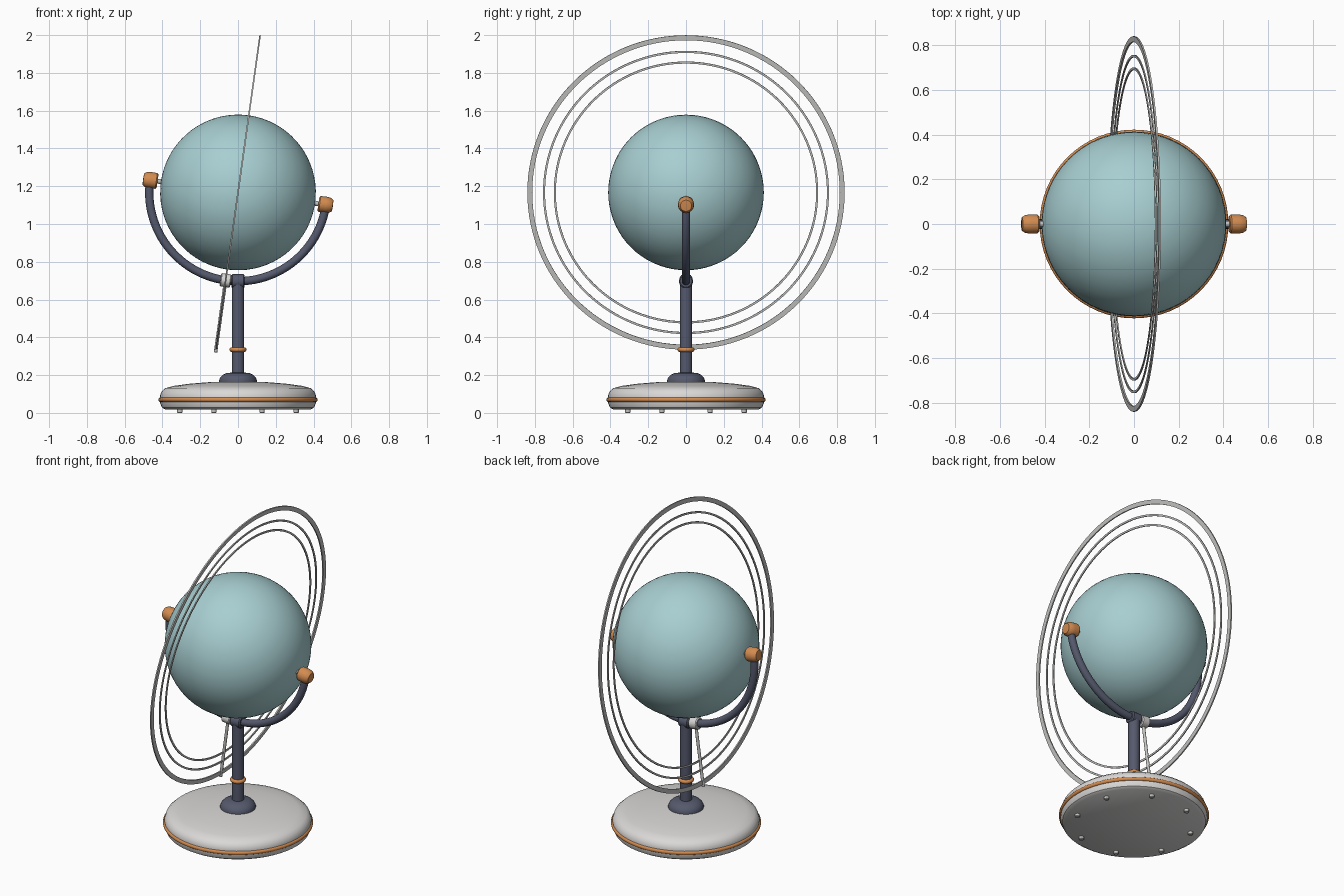
import bpy
import bmesh
from math import radians, sin, cos, tau
from mathutils import Vector, Euler

if "Cube" in bpy.data.objects:
    bpy.data.objects.remove(bpy.data.objects["Cube"], do_unlink=True)


def material(name, rgb):
    m = bpy.data.materials.new(name)
    m.use_nodes = True
    m.diffuse_color = (*rgb, 1)
    m.node_tree.nodes["Principled BSDF"].inputs["Base Color"].default_value = (*rgb, 1)
    return m


TEAL = material("pale teal", (0.39, 0.62, 0.64))
COPPER = material("copper orange", (0.65, 0.26, 0.08))
SLATE = material("slate blue", (0.09, 0.10, 0.15))
WHITE = material("warm white", (0.70, 0.69, 0.68))
STEEL = material("light steel", (0.55, 0.55, 0.54))

TILT = radians(8)
CENTRE = Vector((0, 0, 1.167))
ALONG_AXIS = (0, radians(90) + TILT, 0)
IN_PLANE = (0, TILT, 0)


def lathe(name, mat, profile, loc=(0, 0, 0), rot=(0, 0, 0), closed=False, angle=tau, steps=48):
    """Turn a profile of (radius, height) points around the local z axis."""
    bm = bmesh.new()
    verts = [bm.verts.new((r, 0, z)) for r, z in profile]
    pairs = list(zip(verts, verts[1:]))
    if closed:
        pairs.append((verts[-1], verts[0]))
    edges = [bm.edges.new(p) for p in pairs]
    bmesh.ops.spin(bm, geom=verts + edges, cent=(0, 0, 0), axis=(0, 0, 1),
                   angle=angle, steps=steps, use_merge=False)
    bmesh.ops.remove_doubles(bm, verts=bm.verts, dist=1e-5)
    rim = [e for e in bm.edges if e.is_boundary]
    if rim:
        bmesh.ops.holes_fill(bm, edges=rim, sides=0)
    bmesh.ops.recalc_face_normals(bm, faces=bm.faces)
    mesh = bpy.data.meshes.new(name)
    bm.to_mesh(mesh)
    bm.free()
    ob = bpy.data.objects.new(name, mesh)
    bpy.context.collection.objects.link(ob)
    mesh.materials.append(mat)
    ob.location = loc
    ob.rotation_euler = Euler(rot)
    bpy.ops.object.select_all(action="DESELECT")
    ob.select_set(True)
    bpy.context.view_layer.objects.active = ob
    bpy.ops.object.shade_smooth_by_angle(angle=radians(35))
    return ob


def rod(name, mat, radius, low, high, bevel=0.0, **kw):
    """Solid cylinder with chamfered ends."""
    pts = [(0, low), (radius - bevel, low), (radius, low + bevel),
           (radius, high - bevel), (radius - bevel, high), (0, high)]
    return lathe(name, mat, pts, **kw)


def circle(major, minor, n=16):
    return [(major + minor * cos(tau * i / n), minor * sin(tau * i / n)) for i in range(n)]


# Base
lathe("base", WHITE, [(0, 0.018), (0.385, 0.018), (0.402, 0.028), (0.412, 0.05),
                      (0.413, 0.09), (0.405, 0.113), (0.385, 0.131), (0.34, 0.143),
                      (0.26, 0.154), (0.15, 0.163), (0, 0.167)], steps=64)
lathe("base_trim", COPPER, circle(0.41, 0.012), loc=(0, 0, 0.07), closed=True, steps=64)
for i in range(8):
    a = tau * (i + 0.5) / 8
    rod(f"foot_{i + 1}", STEEL, 0.014, 0, 0.025, 0.003,
        loc=(0.333 * cos(a), 0.333 * sin(a), 0), steps=16)

# Column
lathe("column_collar", SLATE, [(0, 0.155), (0.1, 0.155), (0.1, 0.172), (0.094, 0.188),
                               (0.08, 0.202), (0.058, 0.212), (0, 0.214)])
rod("column", SLATE, 0.033, 0.2, 0.7, steps=32)
lathe("column_ring", COPPER, circle(0.033, 0.012), loc=(0, 0, 0.335), closed=True)
rod("column_head", SLATE, 0.037, -0.034, 0.034, 0.006,
    loc=(0, 0, 0.697), rot=(0, radians(90), 0), steps=32)

# Yoke and globe
lathe("yoke", SLATE, circle(0.47, 0.022), loc=CENTRE, rot=(radians(-90), TILT, 0),
      closed=True, angle=radians(180))
globe = [(0.412 * sin(radians(a)), -0.412 * cos(radians(a))) for a in range(0, 181, 5)]
globe[0], globe[-1] = (0, -0.412), (0, 0.412)
lathe("globe", TEAL, globe, loc=CENTRE, rot=ALONG_AXIS, steps=72)

# Pivots at both ends of the yoke
for side, turn in (("left", 0), ("right", radians(-180))):
    rot = (0, ALONG_AXIS[1] + turn, 0)
    lathe(f"{side}_knob", COPPER, [(0, 0.43), (0.036, 0.43), (0.042, 0.437), (0.043, 0.47),
                                   (0.04, 0.492), (0.03, 0.506), (0, 0.508)],
          loc=CENTRE, rot=rot, steps=24)
    rod(f"{side}_pin", STEEL, 0.013, 0.4, 0.44, loc=CENTRE, rot=rot, steps=16)

# Flat rings around the globe
for name, inner, outer, half in (("outer_ring", 0.814, 0.84, 0.004),
                                 ("middle_ring", 0.746, 0.757, 0.003),
                                 ("inner_ring", 0.689, 0.7, 0.003)):
    lathe(name, STEEL, [(inner, -half), (outer, -half), (outer, half), (inner, half)],
          loc=CENTRE, rot=ALONG_AXIS, closed=True, steps=128)

# Clamp and strut that carry the rings
down = Vector((-sin(TILT), 0, -cos(TILT)))
rod("ring_clamp", WHITE, 0.035, -0.028, 0.028, 0.005,
    loc=CENTRE + down * 0.47, rot=ALONG_AXIS, steps=24)
rod("ring_strut", STEEL, 0.009, -0.855, -0.49, 0.002, loc=CENTRE, rot=IN_PLANE, steps=16)
